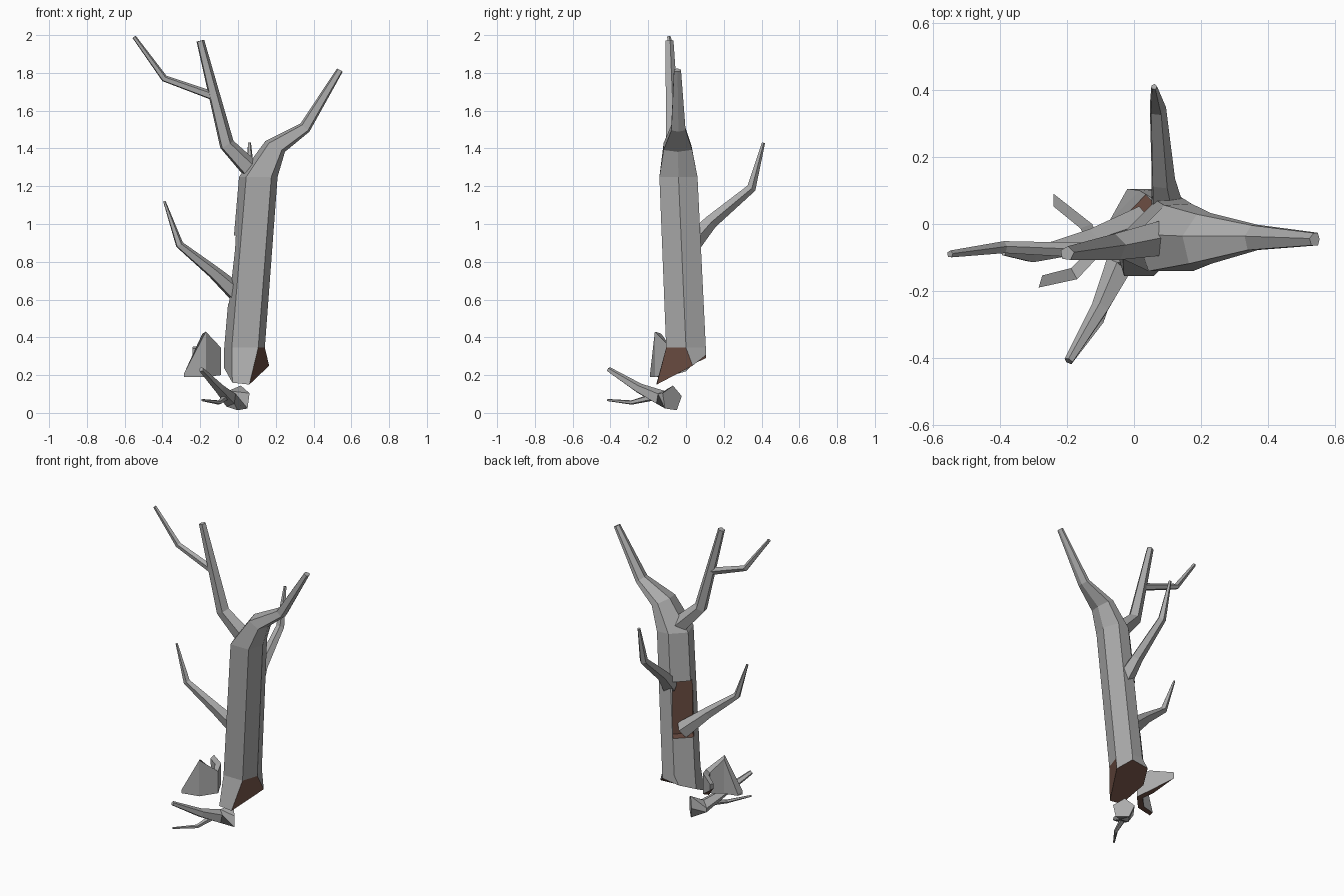
import bpy, bmesh, math
from mathutils import Vector, Matrix

if "Cube" in bpy.data.objects:
    bpy.data.objects.remove(bpy.data.objects["Cube"])


def material(name, rgb):
    m = bpy.data.materials.new(name)
    m.diffuse_color = (*rgb, 1)
    m.use_nodes = True
    m.node_tree.nodes["Principled BSDF"].inputs["Base Color"].default_value = m.diffuse_color
    return m


BARK = material("grey bark", (0.41, 0.41, 0.41))
WOOD = material("brown inner wood", (0.15, 0.075, 0.055))


def finish(name, bm, wood_rule=None):
    bmesh.ops.recalc_face_normals(bm, faces=bm.faces)
    bm.normal_update()
    for f in bm.faces:
        f.material_index = int(bool(wood_rule and wood_rule(f)))
    me = bpy.data.meshes.new(name)
    bm.to_mesh(me)
    bm.free()
    me.materials.append(BARK)
    me.materials.append(WOOD)
    ob = bpy.data.objects.new(name, me)
    bpy.context.collection.objects.link(ob)
    return ob


def skin(rings):
    """Bridge a list of rings and cap both ends."""
    bm = bmesh.new()
    vs = [[bm.verts.new(p) for p in r] for r in rings]
    n = len(rings[0])
    for a, b in zip(vs, vs[1:]):
        for i in range(n):
            j = (i + 1) % n
            bm.faces.new((a[i], a[j], b[j], b[i]))
    bm.faces.new(vs[0][::-1])
    bm.faces.new(vs[-1])
    return bm


def branch(name, path, sides=5):
    """Tapered faceted tube through (x, y, z, radius) points."""
    pts = [Vector(p[:3]) for p in path]
    rings = []
    for i, p in enumerate(pts):
        d = Vector((0, 0, 0))
        if i > 0:
            d += (p - pts[i - 1]).normalized()
        if i < len(pts) - 1:
            d += (pts[i + 1] - p).normalized()
        d.normalize()
        u = d.cross(Vector((0.15, -1, 0.1))).normalized()
        if abs(d.y) > 0.7:
            u = d.cross(Vector((0, 0, 1))).normalized()
        v = d.cross(u)
        r = path[i][3]
        rings.append([p + r * (math.cos(t) * u + math.sin(t) * v)
                      for t in (2 * math.pi * k / sides for k in range(sides))])
    return finish(name, skin(rings))


# Trunk: irregular six-sided section, slanted broken foot, leaning into right limb
SECTION = [(-.07, -.105), (.07, -.105), (.105, 0), (.065, .105), (-.02, .1), (-.11, .01)]
foot = [(-.03, -.155, .16), (.06, -.155, .15), (.165, .035, .25),
        (.10, .105, .305), (-.02, .105, .29), (-.075, 0, .24)]


def section(c, sx, sy, tilt):
    return [Vector(c) + Vector((x * sx * math.cos(tilt), y * sy, -x * sx * math.sin(tilt)))
            for x, y in SECTION]


rings = [foot,
         section((.037, 0, .345), 1, 1, 0),
         section((.11, -.04, 1.25), .95, .96, 0),
         section((.198, -.043, 1.41), .55, .72, .5),
         section((.355, -.04, 1.51), .30, .36, .75),
         section((.54, -.045, 1.815), .16, .18, .5)]
trunk = finish("trunk", skin(rings), lambda f: f.calc_center_median().z < .345 and (
    f.normal.z < -.6 or (f.normal.x > .3 and f.normal.y < -.1)))

# Hollow broken into the back left of the trunk
bm = bmesh.new()
bmesh.ops.create_cube(bm, size=1, matrix=Matrix.Translation((-.002, .032, .76))
                      @ Matrix.Rotation(math.radians(43), 4, 'Z')
                      @ Matrix.Diagonal((.13, .10, .36, 1)))
cutter = finish("hollow_cutter", bm, lambda f: True)
cutter.hide_render = True
cutter.hide_viewport = True
mod = trunk.modifiers.new("hollow", 'BOOLEAN')
mod.operation = 'DIFFERENCE'
mod.solver = 'EXACT'
mod.material_mode = 'TRANSFER'
mod.object = cutter

# Standing branches
branch("left_limb", [(.075, -.045, 1.28, .055), (-.06, -.07, 1.42, .042), (-.20, -.088, 1.97, .022)])
branch("left_limb_twig", [(-.14, -.08, 1.68, .024), (-.39, -.07, 1.77, .019), (-.55, -.09, 1.99, .011)])
branch("lower_left_branch", [(.02, .0, .61, .055), (-.13, -.05, .745, .036),
                             (-.31, -.095, .89, .022), (-.39, -.088, 1.12, .007)])
branch("back_branch", [(.10, .03, .90, .055), (.085, .13, 1.01, .038),
                       (.07, .345, 1.19, .026), (.06, .41, 1.43, .009)])

# Fallen branch at the foot
branch("fallen_branch", [(.02, -.075, .075, .07), (-.045, -.13, .075, .045),
                         (-.10, -.25, .13, .028), (-.195, -.41, .23, .014)])
branch("fallen_twig", [(-.065, -.17, .085, .02), (-.10, -.29, .055, .012), (-.19, -.415, .068, .006)])

# Broken bark shell: bent upright strip (x, y, bottom, top)
cols = [(-.285, -.19, .19, .21), (-.17, -.165, .19, .43), (-.09, -.08, .20, .345),
        (-.125, 0, .22, .36), (-.24, .09, .31, .35)]
core = Vector((-.24, -.04))
strips = []
for x, y, lo, hi in cols:
    inn = Vector((x, y)) + (core - Vector((x, y))).normalized() * .038
    strips.append([(x, y, lo), (x, y, hi), (inn.x, inn.y, hi - .01), (inn.x, inn.y, lo)])
finish("bark_shell", skin(strips), lambda f: f.normal.z < -.6)
